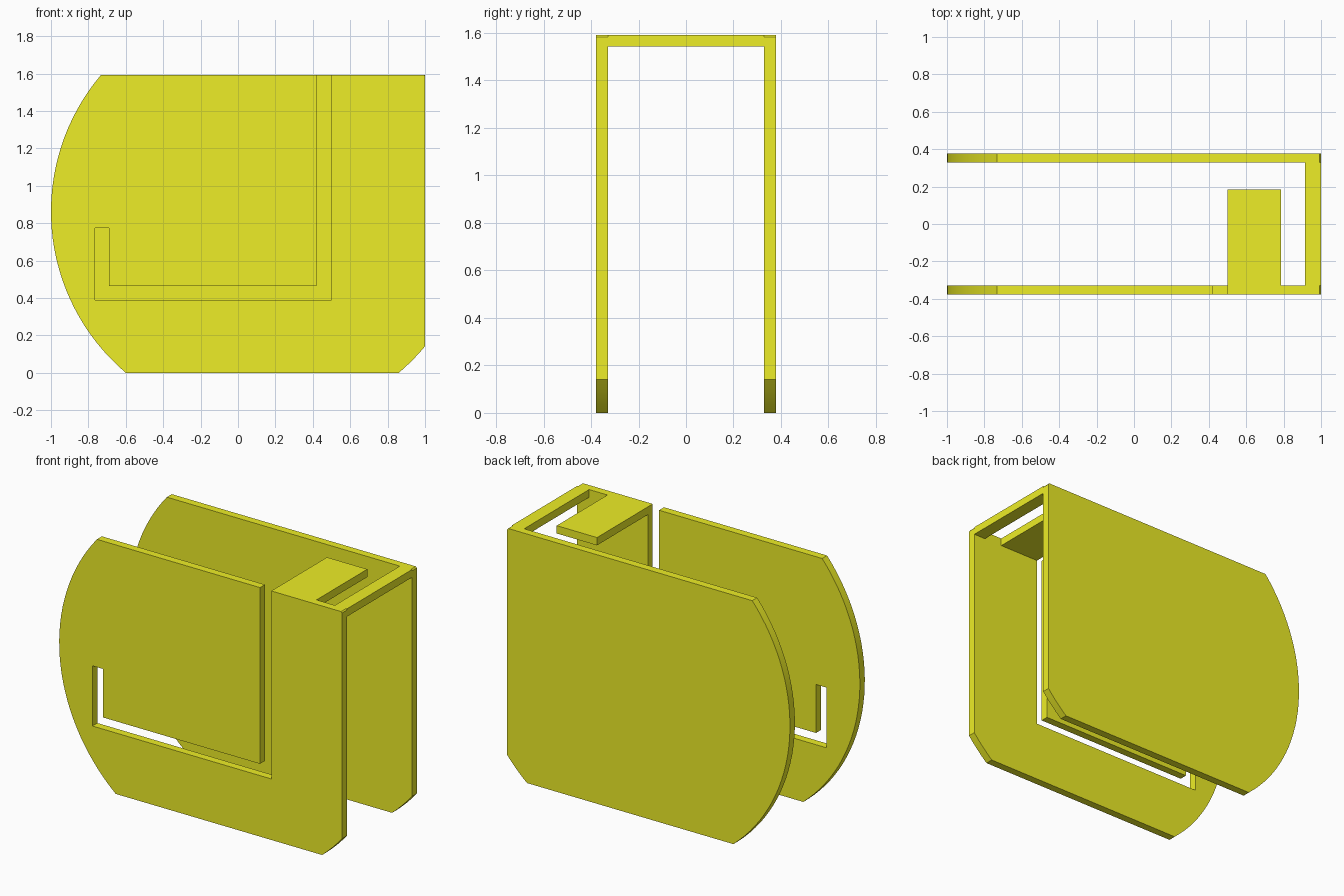
import bpy, bmesh
from math import asin, acos, cos, sin, pi

if "Cube" in bpy.data.objects:
    bpy.data.objects.remove(bpy.data.objects["Cube"])

H = 1.592                      # overall height
Y_OUT, Y_IN = 0.378, 0.328     # outer and inner faces of the side plates
CX, CZ, R = 0.13, 0.8626, 1.13  # large circle that trims the plates

mat = bpy.data.materials.new("yellow")
mat.diffuse_color = (0.85, 0.85, 0.02, 1)
mat.use_nodes = True
mat.node_tree.nodes["Principled BSDF"].inputs["Base Color"].default_value = mat.diffuse_color


def prism(name, points, axis, lo, hi):
    """Extrude a 2D outline along y (outline in x,z) or z (outline in x,y)."""
    bm = bmesh.new()
    place = (lambda p: (p[0], lo, p[1])) if axis == 'y' else (lambda p: (p[0], p[1], lo))
    face = bm.faces.new([bm.verts.new(place(p)) for p in points])
    new = bmesh.ops.extrude_face_region(bm, geom=[face])['geom']
    shift = (0, hi - lo, 0) if axis == 'y' else (0, 0, hi - lo)
    bmesh.ops.translate(bm, vec=shift, verts=[v for v in new if isinstance(v, bmesh.types.BMVert)])
    bmesh.ops.recalc_face_normals(bm, faces=bm.faces)
    mesh = bpy.data.meshes.new(name)
    bm.to_mesh(mesh)
    bm.free()
    mesh.materials.append(mat)
    obj = bpy.data.objects.new(name, mesh)
    bpy.context.collection.objects.link(obj)
    return obj


def arc(a0, a1, n):
    return [(CX + R * cos(a0 + (a1 - a0) * i / n), CZ + R * sin(a0 + (a1 - a0) * i / n))
            for i in range(n + 1)]


# Plate outline: the circle cut by the top, bottom and right straight edges
top, bottom, right = asin((H - CZ) / R), asin(CZ / R), acos((1 - CX) / R)
outline = (arc(pi - top, pi + bottom, 32)
           + arc(-bottom, -right, 4)
           + arc(right, top, 1))

# J-shaped slot, open at the top of the front plate
slot = [(0.50, H), (0.50, 0.39), (-0.765, 0.39), (-0.765, 0.775),
        (-0.69, 0.775), (-0.69, 0.465), (0.42, 0.465), (0.42, H)]

plates = [prism("back_plate", outline, 'y', Y_IN, Y_OUT),
          prism("front_plate", outline + slot, 'y', -Y_OUT, -Y_IN)]

# Top bridge joining both plates, and the free tab on the front plate
for name, x0, x1, y1 in (("top_bridge", 0.915, 1.0, Y_IN), ("top_tab", 0.50, 0.785, 0.185)):
    prism(name, [(x0, -Y_IN), (x1, -Y_IN), (x1, y1), (x0, y1)], 'z', H - 0.05, H)

# Smooth the curved rims, keep the edges sharp
for obj in plates:
    obj.select_set(True)
bpy.context.view_layer.objects.active = plates[0]
bpy.ops.object.shade_smooth_by_angle(angle=pi / 9)
